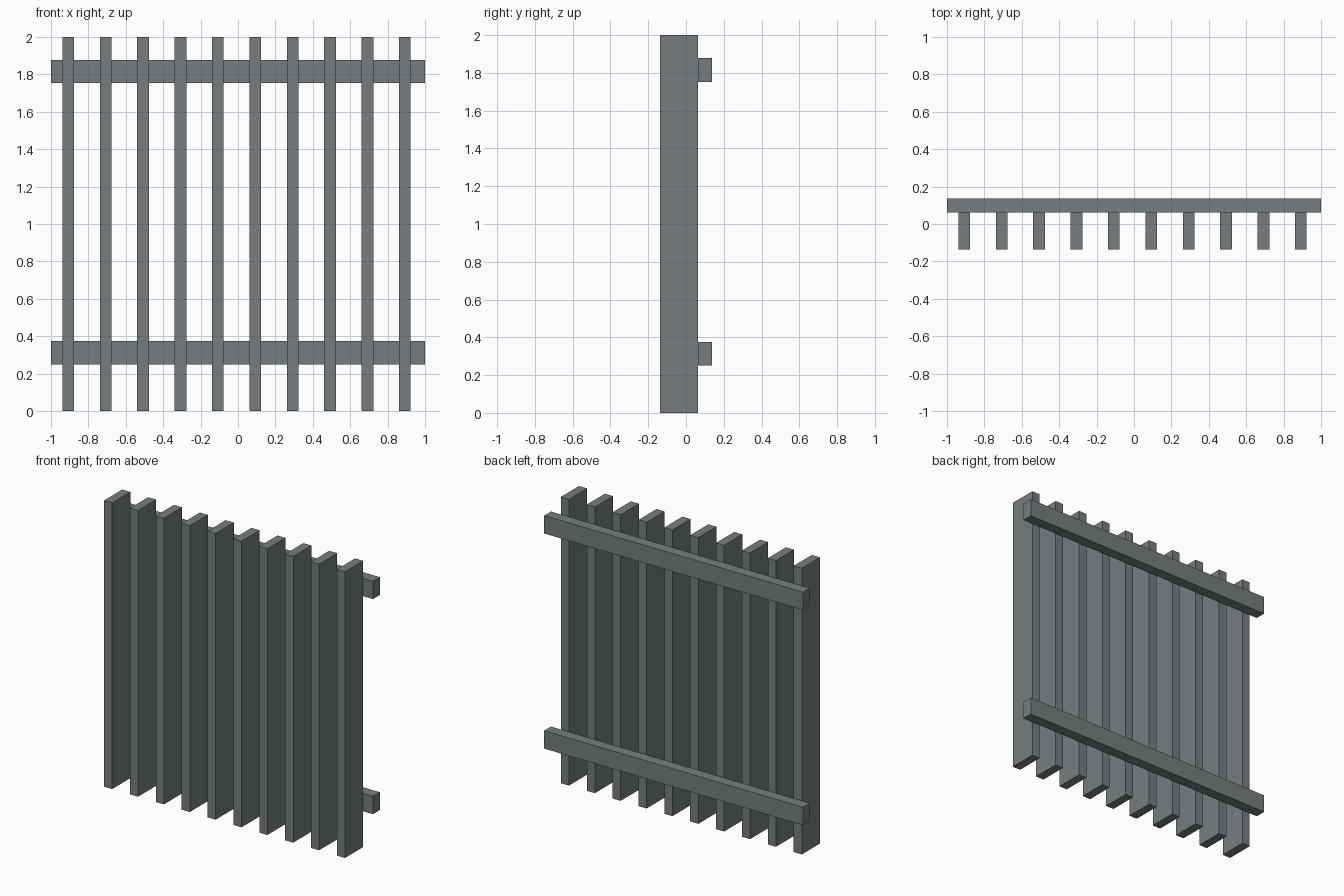
import bpy

cube = bpy.data.objects.get("Cube")
if cube:
    bpy.data.objects.remove(cube, do_unlink=True)

# Single painted-metal grey
grey = bpy.data.materials.new("slate_grey")
grey.use_nodes = True
colour = (0.18, 0.205, 0.21, 1)
grey.diffuse_color = colour
grey.node_tree.nodes["Principled BSDF"].inputs["Base Color"].default_value = colour


def box(name, low, high):
    """Add a box spanning two opposite corners."""
    centre = [(a + b) / 2 for a, b in zip(low, high)]
    bpy.ops.mesh.primitive_cube_add(size=1, location=centre)
    obj = bpy.context.object
    obj.name = name
    obj.scale = [b - a for a, b in zip(low, high)]
    bpy.ops.object.transform_apply(location=False, rotation=False, scale=True)
    obj.data.materials.append(grey)
    return obj


FRONT, JOINT, BACK = -0.1375, 0.0625, 0.1375
SLATS, SPACING, WIDTH = 10, 0.2, 0.0625

# Upright slats, set on edge
for i in range(SLATS):
    left = -0.939 + i * SPACING
    box(f"slat_{i + 1}", (left, FRONT, 0), (left + WIDTH, JOINT, 2))

# Horizontal rails across the back
for name, bottom in (("lower_rail", 0.25), ("upper_rail", 1.753)):
    box(name, (-1, JOINT, bottom), (1, BACK, bottom + 0.125))
